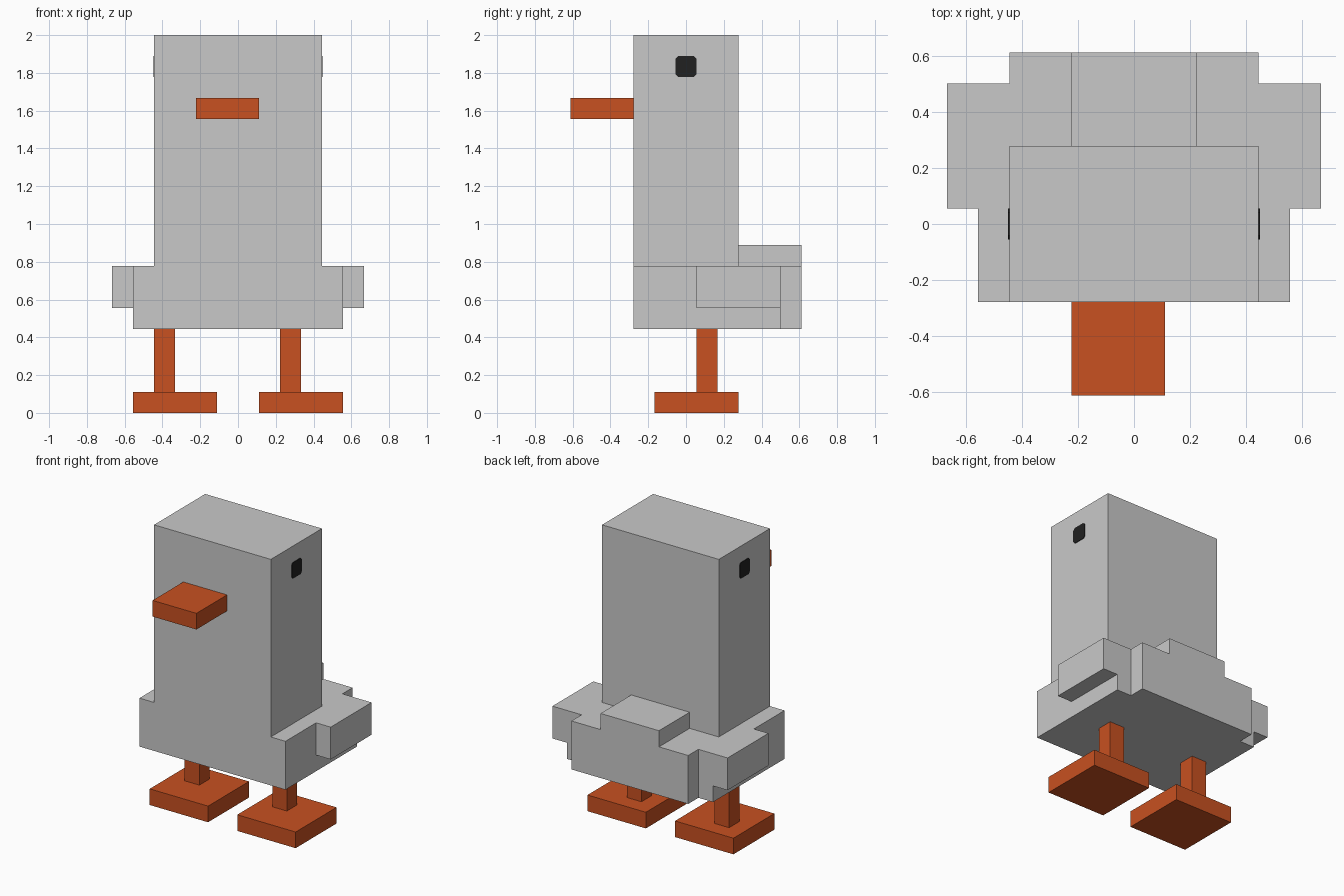
import bpy, bmesh
from mathutils import Matrix, Vector

if "Cube" in bpy.data.objects:
    bpy.data.objects.remove(bpy.data.objects["Cube"])

U = 1 / 9  # block unit: every part lies on this grid


def material(name, rgb):
    m = bpy.data.materials.new(name)
    m.diffuse_color = (*rgb, 1)
    m.use_nodes = True
    m.node_tree.nodes["Principled BSDF"].inputs["Base Color"].default_value = m.diffuse_color
    return m


GREY = material("light_grey", (0.584, 0.584, 0.584))
ORANGE = material("burnt_orange", (0.578, 0.082, 0.015))
BLACK = material("near_black", (0.015, 0.015, 0.015))


def finish(name, bm, mat):
    bmesh.ops.recalc_face_normals(bm, faces=bm.faces)
    me = bpy.data.meshes.new(name)
    bm.to_mesh(me)
    bm.free()
    me.materials.append(mat)
    ob = bpy.data.objects.new(name, me)
    bpy.context.collection.objects.link(ob)
    return ob


def box(name, x, y, z, mat):
    """Box from (min, max) ranges given in block units."""
    lo, hi = (Vector(c) * U for c in zip(x, y, z))
    bm = bmesh.new()
    bmesh.ops.create_cube(bm, size=1, matrix=Matrix.Translation((lo + hi) / 2)
                          @ Matrix.Diagonal((*(hi - lo), 1)))
    return finish(name, bm, mat)


def prism(name, points, offset, mat):
    """Closed outline extruded along an offset, in model units."""
    bm = bmesh.new()
    face = bm.faces.new([bm.verts.new(p) for p in points])
    ext = bmesh.ops.extrude_face_region(bm, geom=[face], use_keep_orig=True)
    verts = [v for v in ext["geom"] if isinstance(v, bmesh.types.BMVert)]
    bmesh.ops.translate(bm, verts=verts, vec=offset)
    return finish(name, bm, mat)


# lower body: plan outline with a narrower step at the back
half = [(5, -2.5), (5, 4.5), (4, 4.5), (4, 5.5)]
plan = half + [(-x, y) for x, y in reversed(half)]
prism("lower_body", [(x * U, y * U, 4 * U) for x, y in plan], (0, 0, 3 * U), GREY)

# neck and head, tail
box("neck_and_head", (-4, 4), (-2.5, 2.5), (7, 18), GREY)
box("tail", (-2, 2), (2.5, 5.5), (7, 8), GREY)

# beak, set off centre
box("beak", (-2, 1), (-5.5, -2.5), (14, 15), ORANGE)

# wings, feet and eyes on both sides
for side, s in (("left", -1), ("right", 1)):
    box(f"{side}_wing", sorted((5 * s, 6 * s)), (0.5, 4.5), (5, 7), GREY)
    box(f"{side}_foot", sorted((s, 5 * s)), (-1.5, 2.5), (0, 1), ORANGE)
    # eye plate with clipped corners
    r, c = 0.055, 0.041
    ring = [(r, c), (c, r), (-c, r), (-r, c), (-r, -c), (-c, -r), (c, -r), (r, -c)]
    prism(f"{side}_eye", [(4 * U * s, y, 16.5 * U + z) for y, z in ring],
          (0.004 * s, 0, 0), BLACK)

# legs, both shifted the same way from the foot centres
for side, x in (("left", -4), ("right", 2)):
    box(f"{side}_leg", (x, x + 1), (0.5, 1.5), (1, 4), ORANGE)
